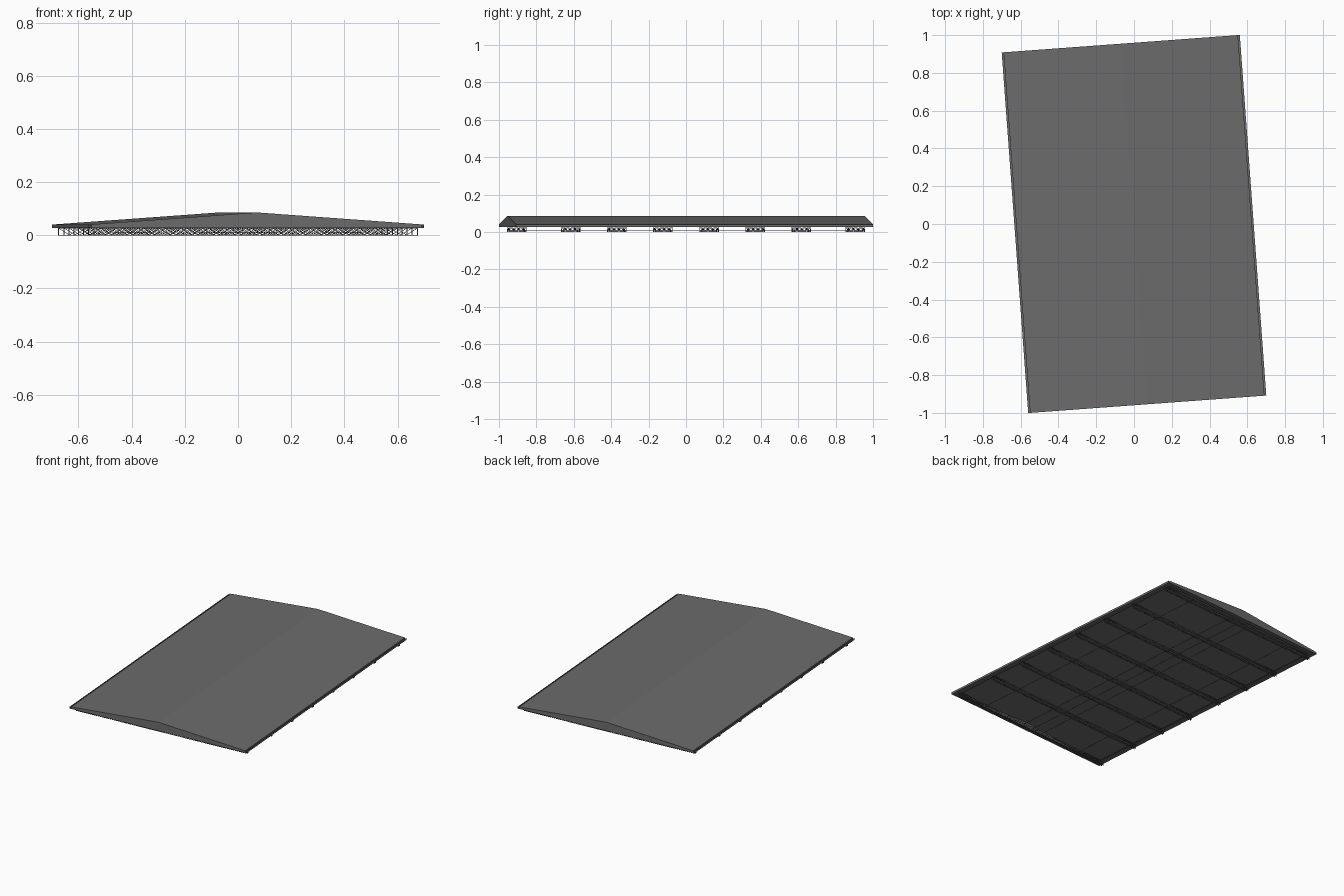
import bpy, bmesh, math
from mathutils import Vector, Matrix

if "Cube" in bpy.data.objects:
    bpy.data.objects.remove(bpy.data.objects["Cube"])

TURN = Matrix.Rotation(math.radians(4.2), 4, 'Z')   # whole roof sits slightly turned
W, L = 0.622, 0.957                                 # roof half width / half length
Z0, ZE, ZR = 0.027, 0.041, 0.086                    # roof bottom, eave, ridge


def material(name, v):
    m = bpy.data.materials.new(name)
    m.diffuse_color = (v, v, v, 1)
    m.use_nodes = True
    m.node_tree.nodes["Principled BSDF"].inputs["Base Color"].default_value = m.diffuse_color
    return m


ROOF = material("roof grey", 0.15)
STEEL = material("steel grey", 0.12)


def finish(name, bm, mat):
    bmesh.ops.recalc_face_normals(bm, faces=bm.faces)
    me = bpy.data.meshes.new(name)
    bm.to_mesh(me)
    bm.free()
    me.materials.append(mat)
    ob = bpy.data.objects.new(name, me)
    ob.matrix_world = TURN
    bpy.context.collection.objects.link(ob)


def prism(bm, profile, y0, y1):
    """Extrude an x-z profile along y."""
    a = [bm.verts.new((x, y0, z)) for x, z in profile]
    b = [bm.verts.new((x, y1, z)) for x, z in profile]
    bm.faces.new(a)
    bm.faces.new(b[::-1])
    n = len(a)
    for i in range(n):
        bm.faces.new((a[i], b[i], b[(i + 1) % n], a[(i + 1) % n]))


def box(bm, lo, hi):
    c = [(p + q) / 2 for p, q in zip(lo, hi)]
    s = [q - p for p, q in zip(lo, hi)]
    bmesh.ops.create_cube(bm, size=1, matrix=Matrix.Translation(c) @ Matrix.Diagonal((*s, 1)))


def bar(bm, p, q, t=0.002):
    """Square bar between two points."""
    p, q = Vector(p), Vector(q)
    d = q - p
    m = Matrix.Translation((p + q) / 2) @ d.to_track_quat('Z', 'Y').to_matrix().to_4x4()
    bmesh.ops.create_cube(bm, size=1, matrix=m @ Matrix.Diagonal((t, t, d.length, 1)))


# Pitched roof skin, open underneath
bm = bmesh.new()
T = 0.004
prism(bm, [(-W, ZE), (0, ZR), (W, ZE), (W, ZE - T), (0, ZR - T), (-W, ZE - T)], -L, L)
finish("roof_skin", bm, ROOF)

# Gable end walls
bm = bmesh.new()
for s in (-1, 1):
    prism(bm, [(-W, Z0), (W, Z0), (W, ZE - 0.001), (0, ZR - 0.001), (-W, ZE - 0.001)],
          s * (L - 0.004), s * L)
finish("gable_ends", bm, ROOF)

# Eave fascias with a thin outer lip
bm = bmesh.new()
for s in (-1, 1):
    x = sorted((s * (W - 0.005), s * W))
    box(bm, (x[0], -L, Z0), (x[1], L, ZE - 0.001))
    x = sorted((s * (W + 0.009), s * (W + 0.010)))
    box(bm, (x[0], -L, Z0), (x[1], L, ZE - 0.001))
    x = sorted((s * (W - 0.001), s * (W + 0.010)))
    box(bm, (x[0], -L, Z0), (x[1], L, Z0 + 0.001))
finish("eave_fascias", bm, ROOF)

# Perimeter frame under the roof edge
bm = bmesh.new()
for s in (-1, 1):
    x = sorted((s * (W - 0.03), s * (W - 0.005)))
    box(bm, (x[0], -L + 0.004, Z0), (x[1], L - 0.004, Z0 + 0.003))
    y = sorted((s * (L - 0.03), s * (L - 0.004)))
    box(bm, (-W + 0.03, y[0], Z0), (W - 0.03, y[1], Z0 + 0.003))
finish("perimeter_frame", bm, STEEL)

# Eight lattice trusses across the width
bm = bmesh.new()
X, B, N = 0.61, 0.006, 30
zb, zt = 0.001, 0.027
for y in [s * v for s in (-1, 1) for v in (0.124, 0.371, 0.619, 0.907)]:
    for dy in (-B, B):
        for z in (zb, zt):
            bar(bm, (-X, y + dy, z), (X, y + dy, z))
        for i in range(N):
            x0, x1 = -X + 2 * X * i / N, -X + 2 * X * (i + 1) / N
            za, zc = (zb, zt) if i % 2 else (zt, zb)
            bar(bm, (x0, y + dy, za), (x1, y + dy, zc), 0.0015)
    for i in range(N):
        x0, x1 = -X + 2 * X * i / N, -X + 2 * X * (i + 1) / N
        s = 1 if i % 2 else -1
        bar(bm, (x0, y - s * B, zb), (x1, y + s * B, zb), 0.0015)
    for x in (-X, X):
        for dy in (-B, B):
            bar(bm, (x, y + dy, 0), (x, y + dy, zt), 0.003)
finish("trusses", bm, STEEL)

# Lengthwise tie rods through the trusses
bm = bmesh.new()
for x in (-0.4, -0.08, 0, 0.08, 0.4):
    bar(bm, (x, -0.93, 0.009), (x, 0.93, 0.009), 0.0025)
finish("tie_rods", bm, STEEL)
